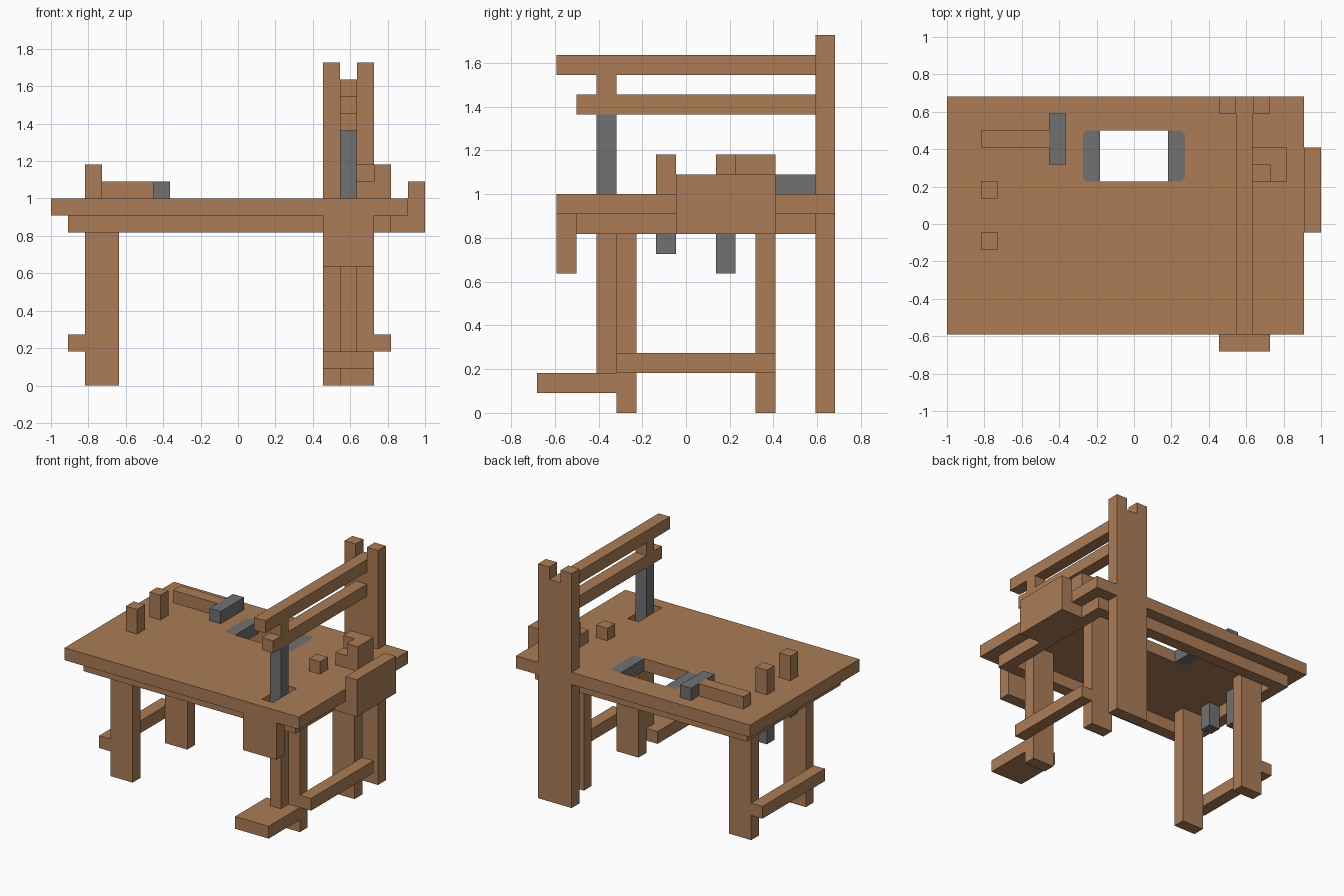
import bpy
import bmesh
from mathutils import Vector

cube = bpy.data.objects.get("Cube")
if cube:
    bpy.data.objects.remove(cube, do_unlink=True)

U = 1 / 11  # everything sits on a grid of this step


def material(name, rgb):
    mat = bpy.data.materials.new(name)
    color = (*rgb, 1)
    mat.diffuse_color = color
    mat.use_nodes = True
    mat.node_tree.nodes["Principled BSDF"].inputs["Base Color"].default_value = color
    return mat


WOOD = material("wood brown", (0.41, 0.203, 0.094))
IRON = material("iron grey", (0.166, 0.166, 0.166))


def box(name, x, y, z, mat=WOOD, round_side=None):
    """Box from grid ranges; round_side rounds upright edges at 'both' x ends, or one (-1 / 1)."""
    lo, hi = Vector((x[0], y[0], z[0])) * U, Vector((x[1], y[1], z[1])) * U
    bm = bmesh.new()
    bmesh.ops.create_cube(bm, size=1)
    for v in bm.verts:
        v.co = [(lo[i] + hi[i]) / 2 + v.co[i] * (hi[i] - lo[i]) for i in range(3)]
    if round_side:
        mid = (lo.x + hi.x) / 2
        edges = [e for e in bm.edges
                 if abs(e.verts[0].co.z - e.verts[1].co.z) > U / 2
                 and (round_side == 'both' or (e.verts[0].co.x - mid) * round_side > 0)]
        bmesh.ops.bevel(bm, geom=edges, offset=0.3 * U, segments=3, profile=0.5,
                        affect='EDGES')
    mesh = bpy.data.meshes.new(name)
    bm.to_mesh(mesh)
    bm.free()
    mesh.materials.append(mat)
    obj = bpy.data.objects.new(name, mesh)
    bpy.context.collection.objects.link(obj)
    return obj


# Table top, cut by the tool well and the post slot
table = box("table_top", (-11, 10), (-6.5, 7.5), (10, 11))
cutters = [box("well_cutter", (-3, 3), (2.5, 5.5), (9.5, 12), round_side='both'),
           box("slot_cutter", (6, 7), (-5.5, -2.5), (9.5, 12))]
for cutter in cutters:
    cutter.hide_render = True
    cutter.hide_viewport = True
    cutter.display_type = 'WIRE'
    mod = table.modifiers.new("cut", 'BOOLEAN')
    mod.operation = 'DIFFERENCE'
    mod.solver = 'EXACT'
    mod.object = cutter

# Open frame of rails under the top
box("front_rail", (-10, 9), (-5.5, -4.5), (9, 10))
box("back_rail", (-10, 9), (5.5, 6.5), (9, 10))
box("side_rail_right", (-10, -9), (-4.5, 5.5), (9, 10))
box("side_rail_left", (8, 9), (-4.5, 5.5), (9, 10))

# Iron cheeks at the ends of the well
box("well_cheek_right", (-3, -2), (2.5, 5.5), (10, 11), IRON, -1)
box("well_cheek_left", (2, 3), (2.5, 5.5), (10, 11), IRON, 1)

# Legs and side stretchers
for side, leg_x, rail_x in (("right", (-9, -7), (-10, -9)), ("left", (6, 8), (8, 9))):
    box("front_leg_" + side, leg_x, (-3.5, -2.5), (0, 10))
    box("back_leg_" + side, leg_x, (3.5, 4.5), (0, 10))
    box("stretcher_" + side, rail_x, (-3.5, 4.5), (2, 3))

# Tall back board with two prongs
box("tower_board", (5, 8), (6.5, 7.5), (0, 18))
for side, x in (("right", (5, 6)), ("left", (7, 8))):
    box("tower_prong_" + side, x, (6.5, 7.5), (18, 19))

# Overhead arms, spacer, iron post, pull beam and pedal
box("upper_arm", (6, 7), (-6.5, 6.5), (17, 18))
box("lower_arm", (6, 7), (-5.5, 6.5), (15, 16))
box("arm_spacer", (6, 7), (-4.5, -3.5), (16, 17))
box("iron_post", (6, 7), (-4.5, -3.5), (10, 15), IRON)
box("pull_beam", (6, 7), (-4.5, -3.5), (2, 10))
box("pedal", (5, 8), (-7.5, -3.5), (1, 2))
box("front_apron", (5, 8), (-6.5, -5.5), (7, 10))

# Pegs through the table with iron ends below
for name, y, bottom in (("front", -1.5, 8), ("back", 1.5, 7)):
    box(name + "_peg", (-9, -8), (y, y + 1), (11, 13))
    box(name + "_peg_end", (-9, -8), (y, y + 1), (bottom, 10), IRON)

# Mallet lying on the table
box("mallet_handle", (-9, -5), (4.5, 5.5), (11, 12))
box("mallet_head", (-5, -4), (3.5, 6.5), (11, 12), IRON)

# Side vise: jaw, guide, stepped corner block and stop
box("vise_jaw", (10, 11), (-0.5, 4.5), (9, 12))
box("vise_guide", (9, 10), (-0.5, 4.5), (9, 10))
box("corner_block_back", (7, 9), (3.5, 4.5), (11, 13))
box("corner_block_side", (8, 9), (2.5, 3.5), (11, 13))
box("corner_block_step", (7, 8), (2.5, 3.5), (11, 12))
box("bench_stop", (6, 7), (0.5, 1.5), (11, 12))
